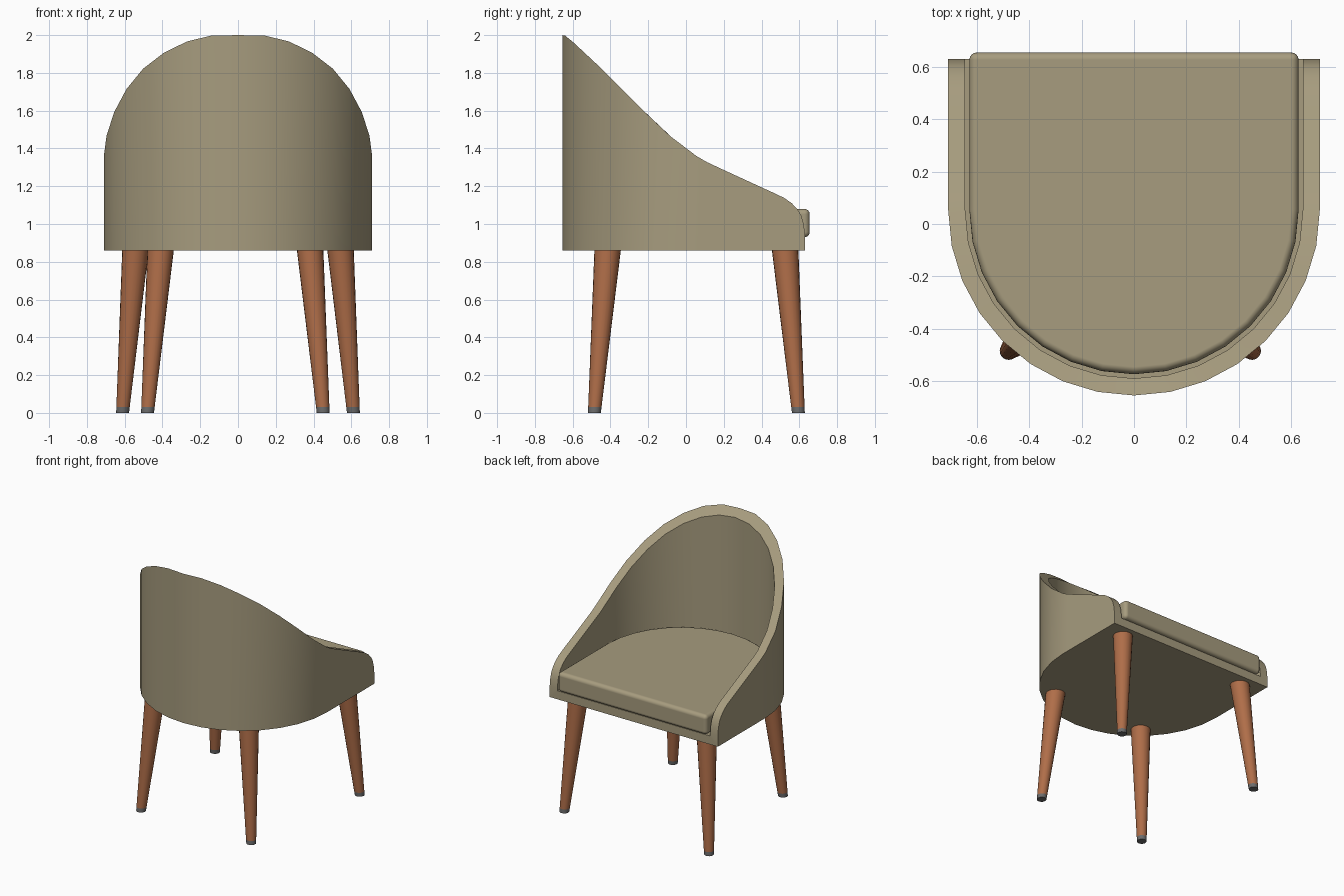
import bpy, bmesh, math
from mathutils import Vector

if "Cube" in bpy.data.objects:
    bpy.data.objects.remove(bpy.data.objects["Cube"])


def material(name, rgb):
    m = bpy.data.materials.new(name)
    m.diffuse_color = (*rgb, 1)
    m.use_nodes = True
    m.node_tree.nodes["Principled BSDF"].inputs["Base Color"].default_value = m.diffuse_color
    return m


FABRIC = material("olive fabric", (0.385, 0.332, 0.21))
WOOD = material("warm wood", (0.43, 0.155, 0.066))
GREY = material("grey foot cap", (0.15, 0.15, 0.15))

CY = 0.055          # centre of the rounded back
ARC = 16            # sides of the rounded back
FRONT = 0.63
BASE, FLOOR = 0.86, 0.925

# Height of the rim along y, from the back to the front
RIM = [(-0.66, 2.0), (-0.638, 1.998), (-0.6, 1.965), (-0.53, 1.9), (-0.434, 1.81),
       (-0.32, 1.695), (-0.21, 1.585), (-0.08, 1.462), (0.0, 1.398), (0.055, 1.36),
       (0.11, 1.328), (0.2, 1.286), (0.3, 1.24), (0.4, 1.194), (0.47, 1.162),
       (0.52, 1.138), (0.56, 1.11), (0.59, 1.078), (0.61, 1.045), (0.623, 1.0),
       (FRONT, 0.945)]


def rim_height(y):
    for (y0, z0), (y1, z1) in zip(RIM, RIM[1:]):
        if y <= y1:
            return z0 + (z1 - z0) * (y - y0) / (y1 - y0)
    return RIM[-1][1]


def u_path(r, side_ys):
    """Plan outline: left side front to back, rounded back, right side."""
    left = [(-r, y) for y in side_ys]
    arc = [(-r * math.cos(math.pi * i / ARC), CY - r * math.sin(math.pi * i / ARC))
           for i in range(ARC + 1)]
    return left + arc + [(-x, y) for x, y in reversed(left)]


def finish(name, bm, mats, angle=35):
    bmesh.ops.recalc_face_normals(bm, faces=bm.faces)
    me = bpy.data.meshes.new(name)
    bm.to_mesh(me)
    bm.free()
    for m in mats:
        me.materials.append(m)
    ob = bpy.data.objects.new(name, me)
    bpy.context.collection.objects.link(ob)
    bpy.ops.object.select_all(action='DESELECT')
    ob.select_set(True)
    bpy.context.view_layer.objects.active = ob
    bpy.ops.object.shade_smooth_by_angle(angle=math.radians(angle))
    return ob


# Shell: curved wall with a sloping rim and a closed seat base
bm = bmesh.new()
ys = [y for y, z in reversed(RIM) if y > CY + 0.01]
outer, inner = u_path(0.71, ys), u_path(0.645, ys)
rows = []
for (ox, oy), (ix, iy) in zip(outer, inner):
    rows.append([bm.verts.new(p) for p in ((ox, oy, BASE), (ox, oy, rim_height(oy)),
                                           (ix, iy, rim_height(iy)), (ix, iy, FLOOR))])
for a, b in zip(rows, rows[1:]):
    for k in range(3):
        bm.faces.new((a[k], b[k], b[k + 1], a[k + 1]))
bm.faces.new([r[0] for r in rows])
bm.faces.new([r[3] for r in rows])
bm.faces.new(rows[0] + rows[-1][::-1])
finish("shell", bm, [FABRIC])

# Seat cushion: the same plan, with softened edges
bm = bmesh.new()
plan = u_path(0.629, [0.655])
low = [bm.verts.new((x, y, 0.93)) for x, y in plan]
high = [bm.verts.new((x, y, 1.08)) for x, y in plan]
n = len(plan)
for i in range(n):
    j = (i + 1) % n
    bm.faces.new((low[i], low[j], high[j], high[i]))
bm.faces.new(low)
bm.faces.new(high)
cushion = finish("seat_cushion", bm, [FABRIC])
bev = cushion.modifiers.new("soft edges", 'BEVEL')
bev.width, bev.segments = 0.028, 4
bev.limit_method, bev.angle_limit = 'ANGLE', math.radians(30)
bev.harden_normals = True


def leg(name, foot, top, sides=20):
    """Tapered, splayed leg with a grey cap at the foot."""
    bm = bmesh.new()
    rings = []
    for z in (0.0, 0.03, 0.88):
        t = z / BASE
        c = Vector(foot).lerp(Vector(top), t)
        r = 0.034 + (0.07 - 0.034) * t
        rings.append([bm.verts.new((c.x + r * math.cos(2 * math.pi * k / sides),
                                    c.y + r * math.sin(2 * math.pi * k / sides), z))
                      for k in range(sides)])
    for s in range(2):
        for k in range(sides):
            j = (k + 1) % sides
            f = bm.faces.new((rings[s][k], rings[s][j], rings[s + 1][j], rings[s + 1][k]))
            f.material_index = 1 if s == 0 else 0
    bm.faces.new(rings[0]).material_index = 1
    bm.faces.new(rings[-1])
    finish(name, bm, [WOOD, GREY])


# Legs: wide pair under the open side, narrow pair under the backrest
for side, s in (("left", -1), ("right", 1)):
    leg("seat_edge_leg_" + side, (s * 0.611, 0.595), (s * 0.543, 0.525))
    shift = -0.014
    leg("backrest_leg_" + side, (s * 0.465 + shift, -0.485), (s * 0.396 + shift, -0.415))
